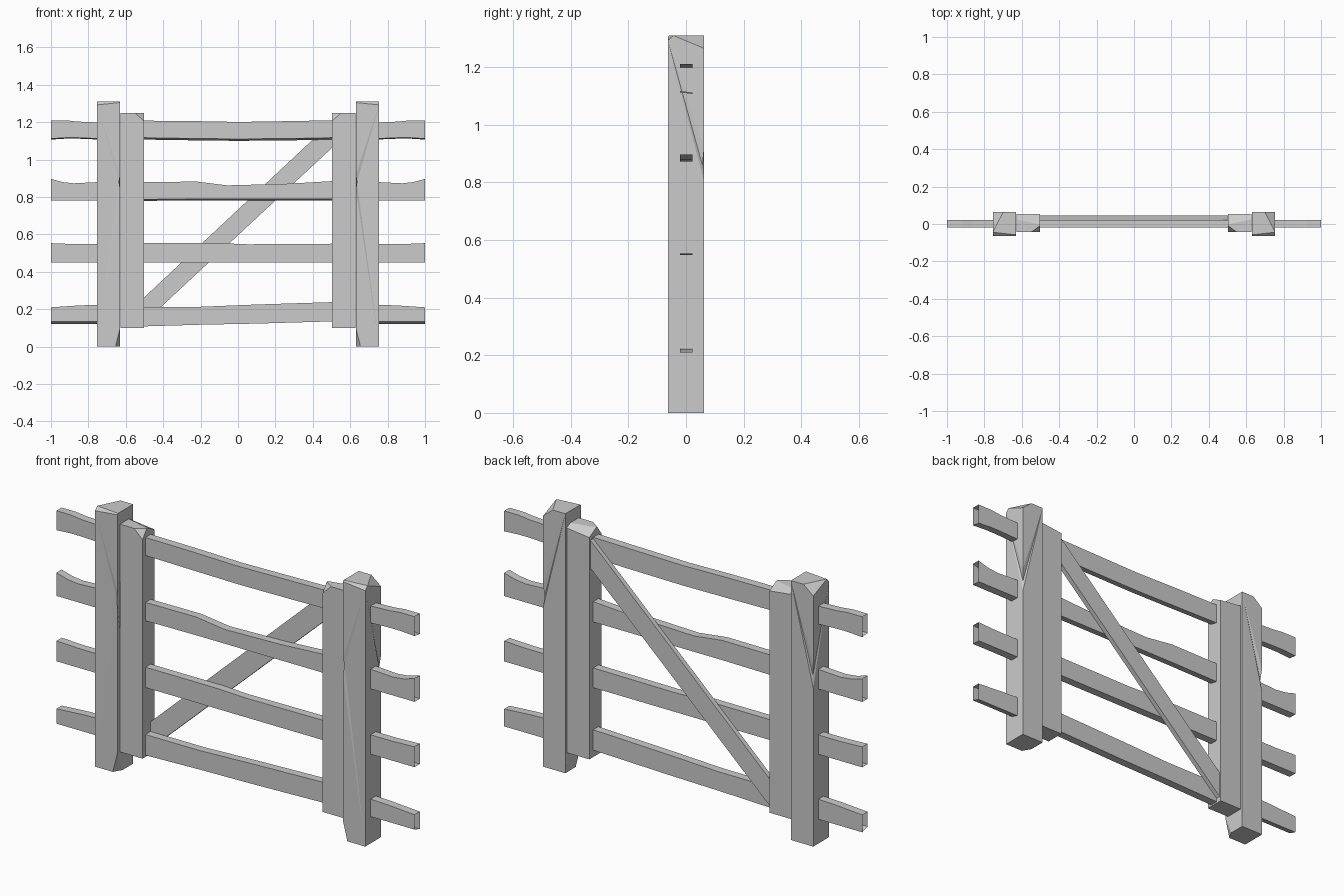
import bpy, bmesh
from mathutils import Vector

if "Cube" in bpy.data.objects:
    bpy.data.objects.remove(bpy.data.objects["Cube"])

wood = bpy.data.materials.new("plain grey")
wood.diffuse_color = (0.6, 0.6, 0.6, 1)
wood.use_nodes = True
wood.node_tree.nodes["Principled BSDF"].inputs["Base Color"].default_value = wood.diffuse_color


def finish(name, bm, mirror=False):
    bmesh.ops.recalc_face_normals(bm, faces=bm.faces)
    me = bpy.data.meshes.new(name)
    bm.to_mesh(me)
    bm.free()
    me.materials.append(wood)
    ob = bpy.data.objects.new(name, me)
    bpy.context.collection.objects.link(ob)
    if mirror:
        mod = ob.modifiers.new("mirror", 'MIRROR')
        mod.use_mirror_merge = False
    return ob


def box(x0, x1, y0, y1, z0, z1):
    bm = bmesh.new()
    bmesh.ops.create_cube(bm, size=1)
    for v in bm.verts:
        v.co = ((x0 + x1) / 2 + v.co.x * (x1 - x0),
                (y0 + y1) / 2 + v.co.y * (y1 - y0),
                (z0 + z1) / 2 + v.co.z * (z1 - z0))
    return bm


def chop(bm, a, b, c):
    """Cut off the corner beyond the plane through three points."""
    a, b, c = Vector(a), Vector(b), Vector(c)
    n = (b - a).cross(c - a).normalized()
    mid = sum((v.co for v in bm.verts), Vector()) / len(bm.verts)
    if n.dot(mid - a) > 0:
        n = -n
    geom = bm.verts[:] + bm.edges[:] + bm.faces[:]
    cut = bmesh.ops.bisect_plane(bm, geom=geom, plane_co=a, plane_no=n, clear_outer=True)
    edges = [e for e in cut["geom_cut"] if isinstance(e, bmesh.types.BMEdge)]
    bmesh.ops.contextual_create(bm, geom=edges)


def chip(bm, x, y, z, half, dx, dy):
    """Dent a vertical edge at height z."""
    near = [e for e in bm.edges if all(abs(v.co.x - x) + abs(v.co.y - y) < 1e-3 for v in e.verts)]
    for zz in (z - half, z, z + half):
        for e in near:
            if not e.is_valid:
                continue
            lo, hi = sorted(e.verts, key=lambda v: v.co.z)
            if lo.co.z < zz < hi.co.z:
                _, nv = bmesh.utils.edge_split(e, lo, (zz - lo.co.z) / (hi.co.z - lo.co.z))
                near = [k for k in bm.edges
                        if all(abs(v.co.x - x) + abs(v.co.y - y) < 1e-3 for v in k.verts)]
                if zz == z:
                    dent = nv
                break
    dent.co += Vector((dx, dy, 0))
    bmesh.ops.triangulate(bm, faces=list(dent.link_faces))


# Outer posts with hewn tops and feet
bm = box(0.63, 0.755, -0.063, 0.063, 0, 1.31)
chop(bm, (0.755, -0.045, 1.31), (0.755, 0.063, 1.265), (0.70, 0.063, 1.31))
chop(bm, (0.755, -0.063, 1.292), (0.63, -0.063, 1.305), (0.755, -0.045, 1.309))
chop(bm, (0.63, -0.063, 0.10), (0.655, -0.063, 0), (0.63, -0.02, 0))
chip(bm, 0.755, 0.063, 0.86, 0.06, -0.006, -0.006)
chip(bm, 0.63, -0.063, 0.88, 0.04, 0.006, 0.006)
finish("outer_posts", bm, True)

# Gate stiles
bm = box(0.503, 0.629, -0.043, 0.053, 0.1, 1.25)
chop(bm, (0.55, -0.043, 1.25), (0.503, -0.043, 1.205), (0.503, -0.01, 1.25))
chop(bm, (0.503, 0.053, 1.22), (0.629, 0.053, 1.235), (0.56, 0.01, 1.25))
finish("gate_stiles", bm, True)


def rail(name, pts, drop=0.0, mirror=False):
    """Open-ended plank from (x, bottom, top) stations; drop lowers the back bottom edge."""
    bm = bmesh.new()
    prev = None
    for x, lo, hi in pts:
        ring = [bm.verts.new(p) for p in ((x, -0.02, lo), (x, 0.022, lo - drop),
                                          (x, 0.022, hi), (x, -0.02, hi))]
        if prev:
            for i in range(4):
                j = (i + 1) % 4
                bm.faces.new((prev[i], prev[j], ring[j], ring[i]))
        prev = ring
    finish(name, bm, mirror)


# Gate rails between the stiles
rail("gate_rail_top", [(-0.51, 1.117, 1.208), (-0.25, 1.113, 1.206), (0, 1.11, 1.201),
                       (0.3, 1.113, 1.206), (0.51, 1.117, 1.21)], 0.01)
rail("gate_rail_upper", [(-0.51, 0.787, 0.88), (-0.22, 0.79, 0.882), (-0.06, 0.79, 0.862),
                         (0.25, 0.79, 0.87), (0.51, 0.79, 0.885)], 0.008)
rail("gate_rail_lower", [(-0.51, 0.45, 0.553), (-0.1, 0.45, 0.553), (0.05, 0.45, 0.547),
                         (0.51, 0.45, 0.55)])
rail("gate_rail_bottom", [(-0.51, 0.108, 0.213), (-0.2, 0.117, 0.213), (0.1, 0.123, 0.225),
                          (0.51, 0.135, 0.238)])

# Fence rail stubs outside the posts
rail("fence_stub_top", [(0.74, 1.112, 1.198), (0.86, 1.117, 1.203), (0.92, 1.117, 1.21),
                        (1, 1.112, 1.21)], 0.005, True)
rail("fence_stub_upper", [(0.74, 0.78, 0.88), (0.88, 0.78, 0.873), (0.94, 0.78, 0.88),
                          (1, 0.78, 0.897)], 0, True)
rail("fence_stub_lower", [(0.74, 0.45, 0.548), (0.88, 0.45, 0.548), (1, 0.45, 0.553)], 0, True)
rail("fence_stub_bottom", [(0.74, 0.135, 0.224), (0.85, 0.135, 0.22), (1, 0.135, 0.21)], 0.013, True)

# Diagonal brace on the back
bm = bmesh.new()
outline = [(-0.505, 0.125), (0.505, 1.065), (0.505, 1.205), (-0.505, 0.26)]
face = bm.faces.new([bm.verts.new((x, 0.02, z)) for x, z in outline])
ext = bmesh.ops.extrude_face_region(bm, geom=[face], use_keep_orig=True)
for v in ext["geom"]:
    if isinstance(v, bmesh.types.BMVert):
        v.co.y = 0.045
finish("diagonal_brace", bm)
